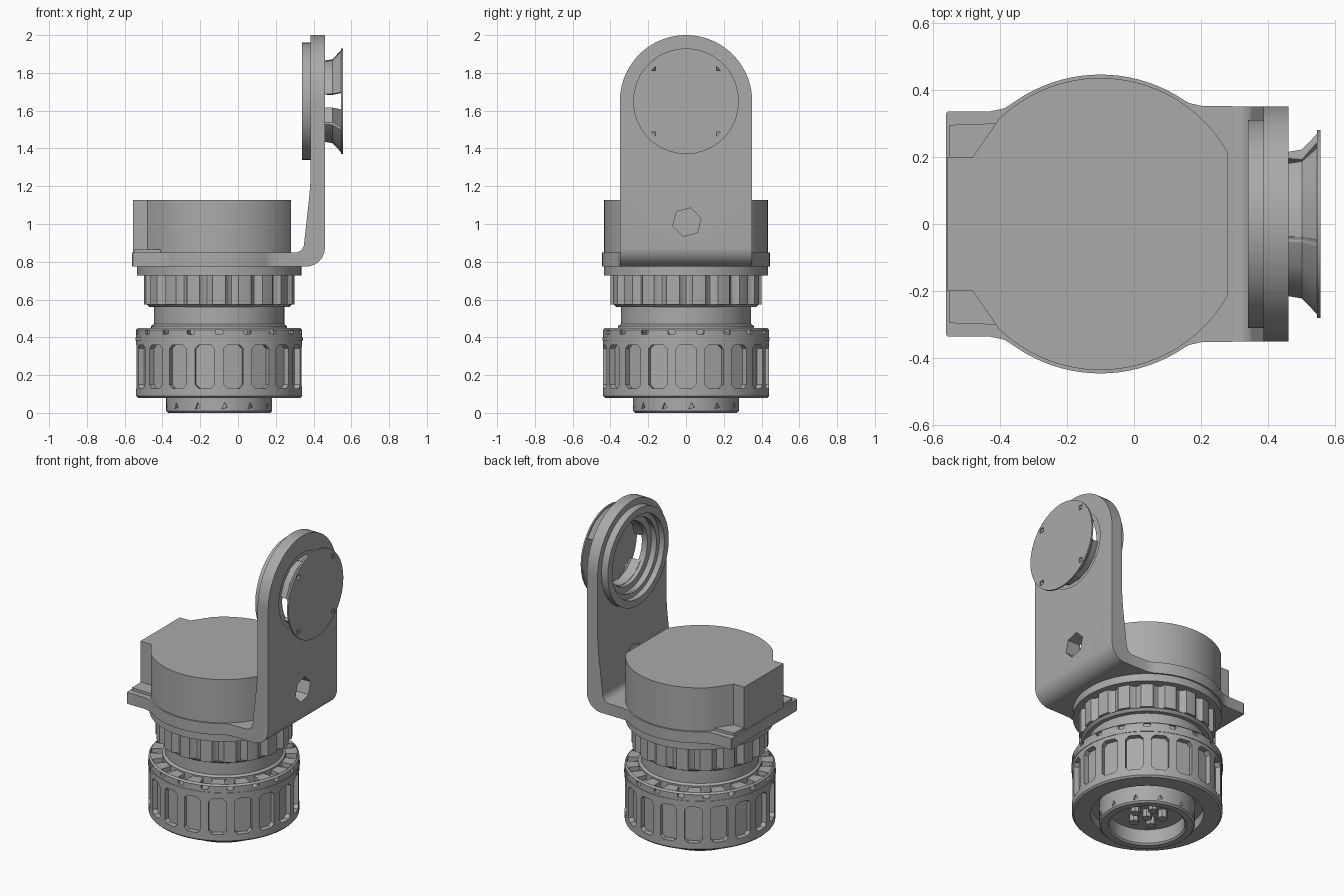
import bpy, bmesh
from math import pi, cos, sin, radians
from mathutils import Matrix, Vector

cube = bpy.data.objects.get("Cube")
if cube:
    bpy.data.objects.remove(cube, do_unlink=True)

grey = bpy.data.materials.new("plain grey")
grey.use_nodes = True
GREY = (0.4, 0.4, 0.4, 1)
grey.diffuse_color = GREY
grey.node_tree.nodes["Principled BSDF"].inputs["Base Color"].default_value = GREY

CX = -0.10                                      # axis of the turned parts
UP = Matrix.Translation((CX, 0, 0))
EYE = Matrix.Translation((0, 0, 1.65)) @ Matrix.Rotation(pi / 2, 4, 'Y')   # lathe axis along +x


def finish(name, bm, matrix=Matrix()):
    bm.transform(matrix)
    bmesh.ops.recalc_face_normals(bm, faces=bm.faces)
    mesh = bpy.data.meshes.new(name)
    bm.to_mesh(mesh)
    bm.free()
    mesh.materials.append(grey)
    obj = bpy.data.objects.new(name, mesh)
    bpy.context.collection.objects.link(obj)
    return obj


def lathe(name, profile, matrix=UP, start=0, sweep=360, segs=72):
    """Turn a closed (radius, height) profile; a partial sweep gets end caps."""
    bm = bmesh.new()
    full = sweep == 360
    rings = []
    for i in range(segs if full else segs + 1):
        a = radians(start + sweep * i / segs)
        rings.append([bm.verts.new((r * cos(a), r * sin(a), h)) for r, h in profile])
    n = len(profile)
    for i in range(segs):
        p, q = rings[i], rings[(i + 1) % len(rings)]
        for j in range(n):
            k = (j + 1) % n
            bm.faces.new((p[j], q[j], q[k], p[k]))
    if not full:
        bm.faces.new(rings[0])
        bm.faces.new(rings[-1])
    bmesh.ops.remove_doubles(bm, verts=bm.verts, dist=1e-5)
    return finish(name, bm, matrix)


def prism(name, outline, lo, hi, axis='Z', matrix=Matrix()):
    """Extrude a 2D outline along an axis."""
    place = {'X': lambda a, b, t: (t, a, b),
             'Y': lambda a, b, t: (a, t, b),
             'Z': lambda a, b, t: (a, b, t)}[axis]
    bm = bmesh.new()
    low = [bm.verts.new(place(a, b, lo)) for a, b in outline]
    top = [bm.verts.new(place(a, b, hi)) for a, b in outline]
    bm.faces.new(low)
    bm.faces.new(top)
    for i in range(len(low)):
        k = (i + 1) % len(low)
        bm.faces.new((low[i], low[k], top[k], top[i]))
    return finish(name, bm, matrix)


def arc(cx, cy, r, a0, a1, n):
    return [(cx + r * cos(radians(a0 + (a1 - a0) * i / n)),
             cy + r * sin(radians(a0 + (a1 - a0) * i / n))) for i in range(n + 1)]


def circle(cx, cy, r, n, turn=0):
    return arc(cx, cy, r, turn, turn + 360, n)[:-1]


def join(objs):
    bm = bmesh.new()
    for o in objs:
        bm.from_mesh(o.data)
        bpy.data.objects.remove(o, do_unlink=True)
    return finish("cutter", bm)


def cut(obj, cutter):
    mod = obj.modifiers.new("cut", 'BOOLEAN')
    mod.operation, mod.solver, mod.object = 'DIFFERENCE', 'EXACT', cutter
    bpy.context.view_layer.update()
    mesh = bpy.data.meshes.new_from_object(obj.evaluated_get(bpy.context.evaluated_depsgraph_get()))
    obj.modifiers.clear()
    obj.data = mesh
    bpy.data.objects.remove(cutter, do_unlink=True)


def around(count, outline, lo, hi, offset=0):
    """Radial prisms: outline is (sideways, z), spanning radii lo to hi."""
    return join([prism("cutter", outline, lo, hi, 'X',
                       UP @ Matrix.Rotation(radians(offset + 360 * i / count), 4, 'Z'))
                 for i in range(count)])


def box_outline(w, z0, z1, c):
    """Rectangle with clipped corners."""
    return [(-w, z0 + c), (-w + c, z0), (w - c, z0), (w, z0 + c),
            (w, z1 - c), (w - c, z1), (-w + c, z1), (-w, z1 - c)]


# Lower grip drum with pockets and notched upper rim
drum = lathe("grip_drum", [(0.33, 0.08), (0.43, 0.08), (0.44, 0.09), (0.44, 0.44), (0.43, 0.45),
                           (0.3, 0.45), (0.3, 0.14), (0.33, 0.14)])
cut(drum, around(18, box_outline(0.052, 0.13, 0.36, 0.02), 0.405, 0.5))
cut(drum, around(18, box_outline(0.03, 0.415, 0.5, 0.008), 0.36, 0.425, 10))
cut(drum, around(18, box_outline(0.02, 0.415, 0.44, 0.006), 0.42, 0.5, 10))
lathe("drum_rim_band", [(0.42, 0.383), (0.443, 0.383), (0.443, 0.4), (0.42, 0.4)])

# Connector socket under the drum
socket = lathe("socket_ring", [(0.22, 0.01), (0.23, 0), (0.27, 0), (0.28, 0.01), (0.28, 0.16), (0.22, 0.16)])
cut(socket, around(12, [(-0.015, 0.02), (0.015, 0.03), (0, 0.055)], 0.265, 0.35, 6))
lathe("socket_floor", [(0, 0.1), (0.23, 0.1), (0.23, 0.14), (0.34, 0.14), (0.34, 0.2), (0, 0.2)])
for i, (x, y) in enumerate(circle(CX, 0, 0.09, 5) + [(CX, 0)]):
    prism(f"socket_pin_{i + 1}", circle(x, y, 0.03, 8), 0.05, 0.11)

# Neck, fluted collar and flange
lathe("neck", [(0, 0.4), (0.36, 0.4), (0.36, 0.46), (0.345, 0.47), (0.345, 0.6), (0, 0.6)])
flutes = []
for i in range(144):
    a = 2 * pi * i / 144
    r = 0.4 - 0.028 * max(0, cos(18 * a)) ** 0.7
    flutes.append((CX + r * cos(a), r * sin(a)))
prism("fluted_collar", flutes, 0.575, 0.74)
lathe("collar_lip", [(0, 0.56), (0.37, 0.56), (0.385, 0.575), (0, 0.575)])
lathe("flange", [(0, 0.727), (0.435, 0.727), (0.435, 0.79), (0, 0.79)])

# Mounting plate: straight ends blending into a round middle
half = [(0.34, 0.35), (0.2, 0.352), (0.165, 0.36)] + arc(CX, 0, 0.445, 56, 124, 18) + \
       [(-0.385, 0.345), (-0.43, 0.335), (-0.555, 0.335), (-0.56, 0.33)]
prism("mounting_plate", half + [(x, -y) for x, y in reversed(half)], 0.775, 0.848)

# Motor body: round, flat on the bracket side, with a narrow tail
half = arc(CX, 0, 0.435, 29, 134, 22) + [(-0.48, 0.2), (-0.555, 0.2)]
prism("motor_body", half + [(x, -y) for x, y in reversed(half)], 0.84, 1.127)
for s, side in ((1, "left"), (-1, "right")):
    prism(f"tail_gusset_{side}", [(-0.55, s * 0.2), (-0.55, s * 0.295), (-0.4, s * 0.3), (-0.47, s * 0.2)],
          0.84, 0.865)

# Upright bracket: bent foot and round-topped arm
foot = prism("bracket_foot", [(0.3, 0.775)] + arc(0.36, 0.875, 0.1, 270, 360, 10) +
             [(0.46, 1.25), (0.385, 1.25), (0.378, 1.15)] + arc(0.3, 0.898, 0.05, 0, -90, 6),
             -0.35, 0.35, 'Y')
cut(foot, prism("cutter", circle(0.005, 1.01, 0.078, 6, 15), 0.2, 0.6, 'X'))
arm = prism("bracket_arm", [(-0.35, 1.25), (0.35, 1.25)] + arc(0, 1.65, 0.35, 0, 180, 40),
            0.385, 0.46, 'X')
cut(arm, prism("cutter", circle(0, 1.65, 0.24, 48), 0.3, 0.6, 'X'))

# Stepped ring on the inner side of the arm
lathe("inner_ring", [(0.31, 0.34), (0.31, 0.39), (0.235, 0.39), (0.235, 0.375), (0.265, 0.375), (0.265, 0.34)], EYE)
lathe("bore_ring", [(0.245, 0.415), (0.245, 0.455), (0.2, 0.455), (0.2, 0.415)], EYE)

# Flared struts and cover disc on the outer side
strut = [(0.215, 0.44), (0.225, 0.5), (0.276, 0.548), (0.25, 0.548), (0.195, 0.5), (0.2, 0.44)]
for i in range(4):
    lathe(f"cover_strut_{i + 1}", strut, EYE, start=22 + 90 * i - 12 * (-1) ** i, sweep=70, segs=3)
cover = prism("cover_disc", circle(0, 1.65, 0.28, 36), 0.545, 0.555, 'X')
cut(cover, join([prism("cutter", circle(y, z, 0.02, 4, 45), 0.5, 0.6, 'X')
                 for y, z in circle(0, 1.65, 0.25, 4, 45)]))

# Smooth shading with sharp edges kept
for obj in bpy.context.scene.objects:
    obj.select_set(obj.type == 'MESH')
    if obj.type == 'MESH':
        bpy.context.view_layer.objects.active = obj
bpy.ops.object.shade_smooth_by_angle(angle=radians(30))
